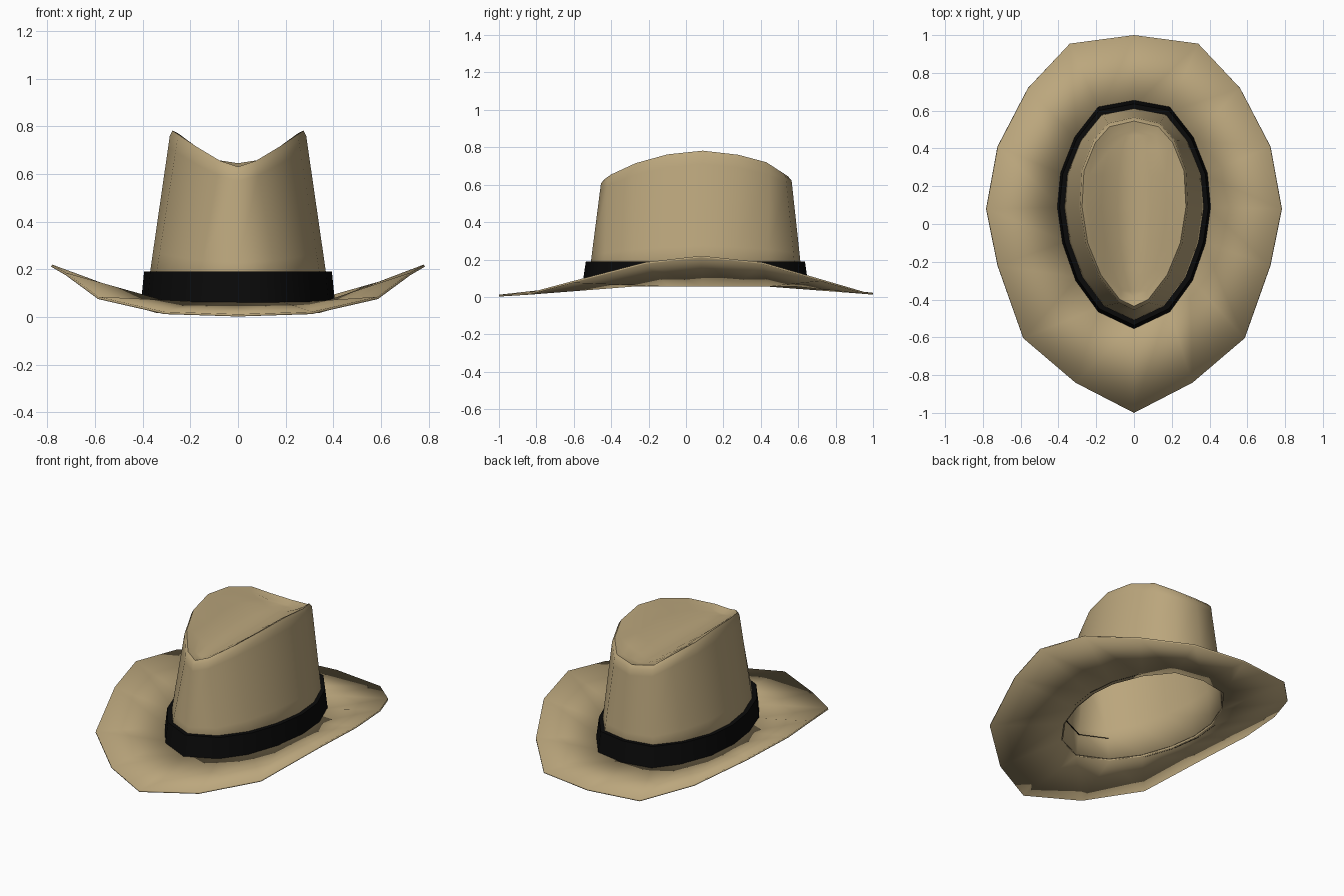
import bpy
import bmesh
import math
from mathutils import Vector

cube = bpy.data.objects.get("Cube")
if cube:
    bpy.data.objects.remove(cube, do_unlink=True)


def material(name, rgb):
    m = bpy.data.materials.new(name)
    m.use_nodes = True
    m.diffuse_color = (*rgb, 1)
    bsdf = m.node_tree.nodes["Principled BSDF"]
    bsdf.inputs["Base Color"].default_value = (*rgb, 1)
    bsdf.inputs["Roughness"].default_value = 0.8
    return m


tan = material("tan felt", (0.50, 0.385, 0.205))
black = material("black ribbon", (0.003, 0.003, 0.003))

CENTRE = Vector((0, 0.055, 0))


def loop(half):
    """Full ring from half an outline, listed back to front on the +x side."""
    pts = [Vector(p) for p in half]
    return pts + [Vector((-p.x, p.y, p.z)) for p in pts[-2:0:-1]]


def resize(ring, s, dz=0.0, z=None):
    out = []
    for p in ring:
        q = CENTRE + (p - CENTRE) * s
        q.z = p.z + dz if z is None else z
        out.append(q)
    return out


def blend(a, b, t):
    return [p.lerp(q, t) for p, q in zip(a, b)]


def skin(bm, rings):
    """Bridge successive rings, outer or lower first; return the last ring."""
    rows = [[bm.verts.new(p) for p in r] for r in rings]
    for a, b in zip(rows, rows[1:]):
        for i in range(len(a)):
            j = (i + 1) % len(a)
            bm.faces.new((a[j], a[i], b[i], b[j]))
    return rows[-1]


def finish(bm, name, mat, thickness=0.0):
    mesh = bpy.data.meshes.new(name)
    bm.to_mesh(mesh)
    bm.free()
    mesh.materials.append(mat)
    ob = bpy.data.objects.new(name, mesh)
    bpy.context.collection.objects.link(ob)
    bpy.ops.object.select_all(action='DESELECT')
    ob.select_set(True)
    bpy.context.view_layer.objects.active = ob
    bpy.ops.object.shade_smooth_by_angle(angle=math.radians(55))
    if thickness:
        mod = ob.modifiers.new("felt thickness", 'SOLIDIFY')
        mod.thickness = thickness
        mod.offset = -1
    return ob


# Outlines
brim_edge = loop([(0, 1, .022), (.34, .955, .026), (.56, .72, .095),
                  (.72, .41, .185), (.78, .08, .22), (.72, -.22, .185),
                  (.585, -.605, .085), (.31, -.84, .022), (0, -1, .012)])
band_foot = loop([(0, .655, .06), (.19, .62, .06), (.315, .46, .06),
                  (.39, .27, .06), (.407, .09, .06), (.38, -.1, .06),
                  (.31, -.3, .06), (.19, -.465, .06), (0, -.555, .06)])
crown_rim = loop([(0, .545, .645), (.13, .515, .665), (.205, .43, .72),
                  (.265, .28, .76), (.275, .09, .782), (.245, -.1, .762),
                  (.175, -.27, .715), (.075, -.4, .655), (0, -.435, .63)])
base = resize(band_foot, .95, z=.065)

# Brim, curled up at the sides
bm = bmesh.new()
skin(bm, [brim_edge, base])
finish(bm, "brim", tan, .01)

# Crown wall with a rounded rim
bm = bmesh.new()
shoulder = resize(crown_rim, 1.04, -.022)
inner = resize(crown_rim, .9, -.014)
last = skin(bm, [base, blend(base, shoulder, .3), blend(base, shoulder, .93),
                 shoulder, crown_rim, inner])

# Lengthwise dent in the top of the crown
n = len(last)
rows = [[last[0]]]
for i in range(1, n // 2):
    right, left = last[i], last[n - i]
    floor = .632 - .014 * i / (n // 2)
    row = [left]
    for f in (-.7, -.35, 0, .35, .7):
        z = floor + (right.co.z - floor) * abs(f) ** 1.5
        row.append(bm.verts.new((right.co.x * f, right.co.y, z)))
    rows.append(row + [right])
rows.append([last[n // 2]])
for back, front in zip(rows, rows[1:]):
    for k in range(6):
        if len(back) == 1:
            bm.faces.new((front[k], front[k + 1], back[0]))
        elif len(front) == 1:
            bm.faces.new((front[0], back[k + 1], back[k]))
        else:
            bm.faces.new((front[k], front[k + 1], back[k + 1], back[k]))
finish(bm, "crown", tan, .008)

# Ribbon band around the crown
bm = bmesh.new()
band_top = resize(band_foot, .968, z=.19)
skin(bm, [band_foot, band_top, resize(band_foot, .9, z=.19)])
finish(bm, "hat_band", black)
